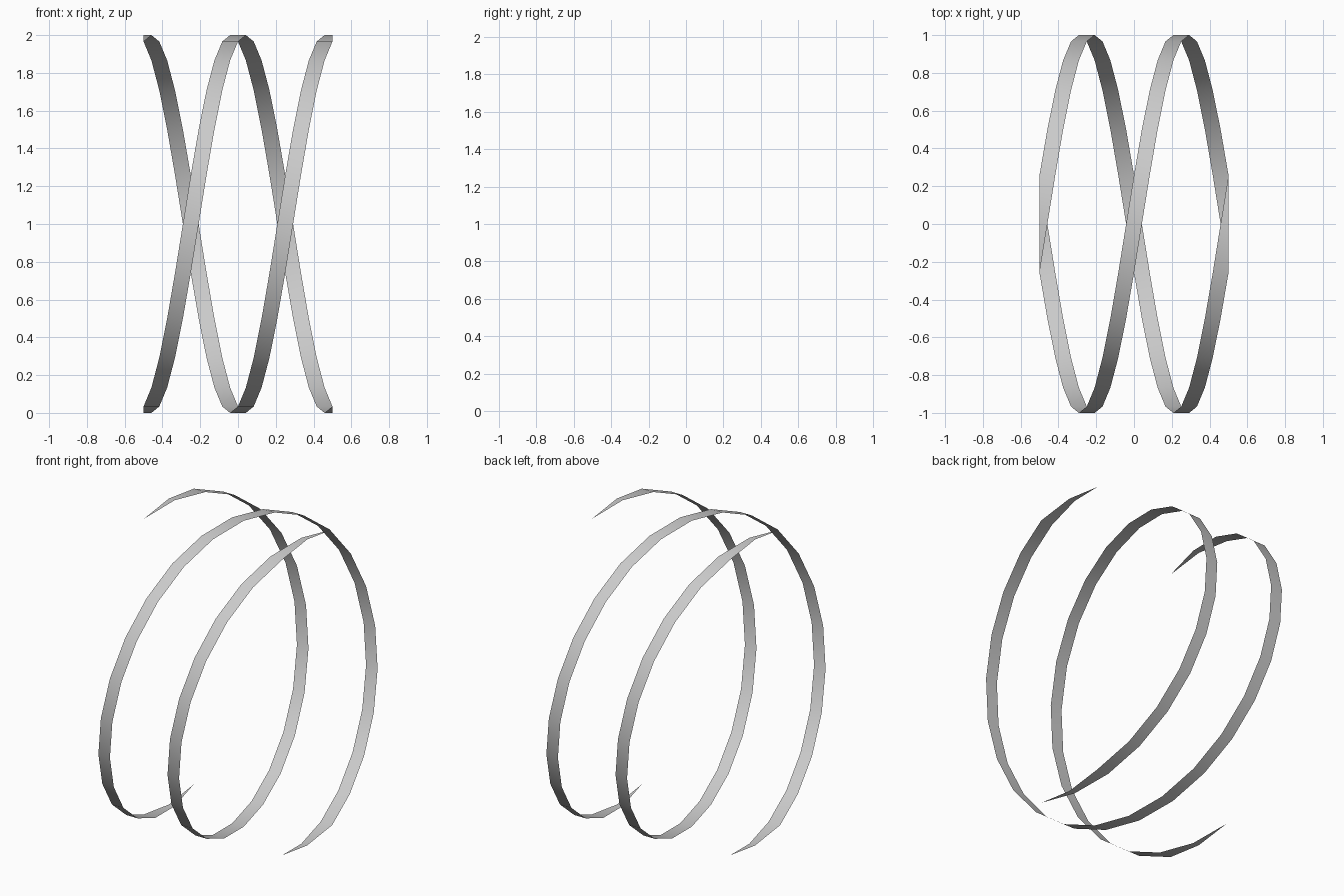
import bpy, bmesh
from math import sin, cos, pi

if "Cube" in bpy.data.objects:
    bpy.data.objects.remove(bpy.data.objects["Cube"])

SIDES = 24           # facets per turn
HALF = 1 / SIDES     # half ribbon width along x
END = 0.5            # ribbons are trimmed flat at x = -END and +END


def clamp(x):
    return max(-END, min(END, x))


def ribbon(name, phase):
    """One full turn of a thin ribbon wound around the x axis."""
    bm = bmesh.new()
    prev = None
    # one extra step at each end forms the pointed, trimmed tips
    for i in range(-1, SIDES + 2):
        a = 2 * pi * i / SIDES
        x = -END + i / SIDES
        y, z = sin(a + phase), 1 + cos(a + phase)
        row = [bm.verts.new((clamp(x + s * HALF), y, z)) for s in (-1, 1)]
        if prev:
            bm.faces.new((prev[0], prev[1], row[1], row[0]))
        prev = row
    # collapse the doubled points at the tips
    bmesh.ops.remove_doubles(bm, verts=bm.verts[:], dist=1e-4)
    bmesh.ops.triangulate(bm, faces=bm.faces[:])
    for f in bm.faces:
        f.smooth = True
        c = f.calc_center_median()
        if f.normal.y * c.y + f.normal.z * (c.z - 1) < 0:
            f.normal_flip()
    me = bpy.data.meshes.new(name)
    bm.to_mesh(me)
    bm.free()
    bpy.context.collection.objects.link(bpy.data.objects.new(name, me))


# two strands half a turn apart
ribbon("helix_ribbon_a", 0)
ribbon("helix_ribbon_b", pi)
